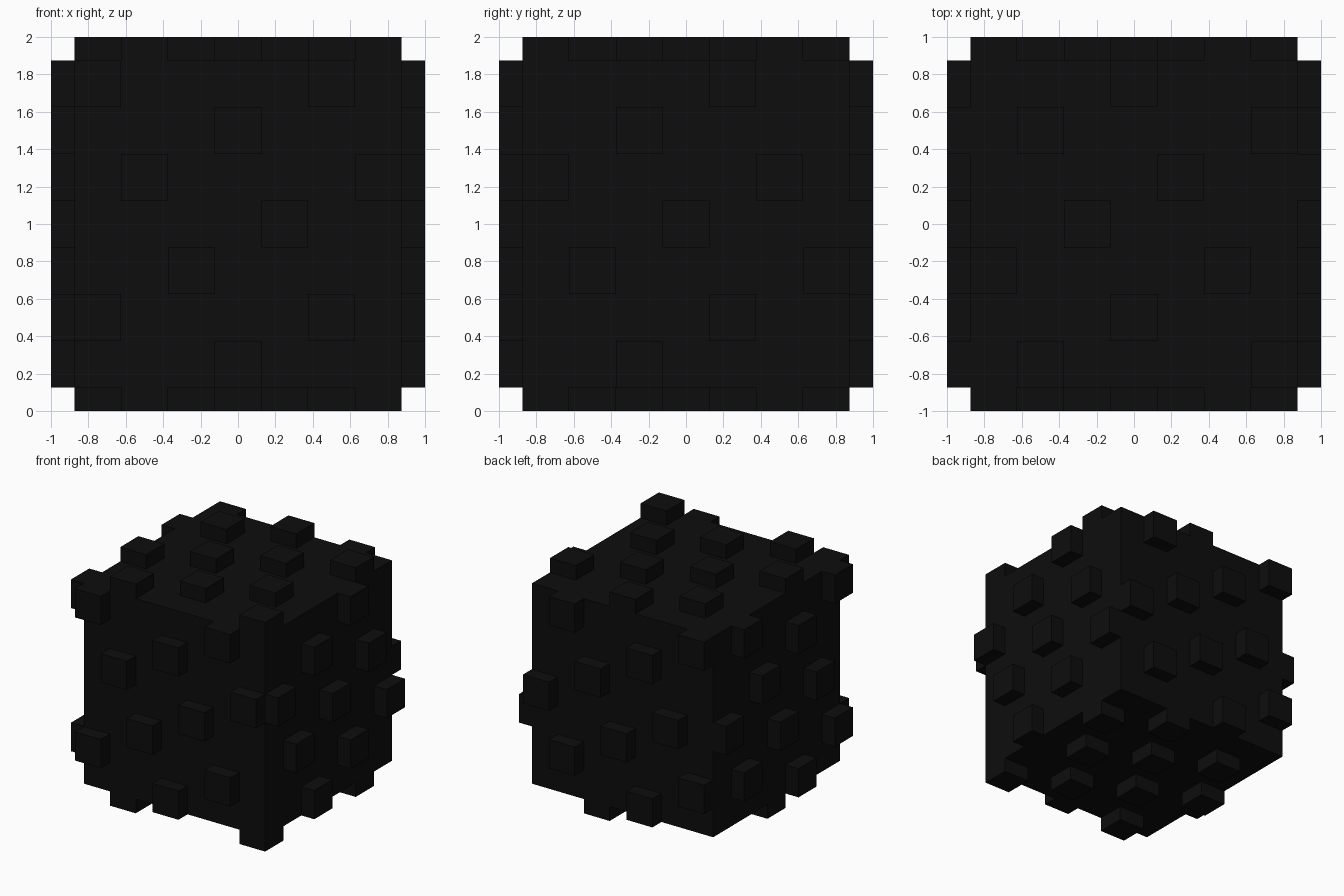
import bpy, bmesh
from mathutils import Vector

if "Cube" in bpy.data.objects:
    bpy.data.objects.remove(bpy.data.objects["Cube"])

CELL = 0.25          # width of one stud
HALF = 0.875         # half size of the core block
RISE = 0.125         # stud height
MID = Vector((0, 0, 1))

black = bpy.data.materials.new("near_black")
black.diffuse_color = (0.004, 0.004, 0.004, 1)
black.use_nodes = True
black.node_tree.nodes["Principled BSDF"].inputs["Base Color"].default_value = black.diffuse_color


def finish(name, bm):
    bmesh.ops.recalc_face_normals(bm, faces=bm.faces)
    mesh = bpy.data.meshes.new(name)
    bm.to_mesh(mesh)
    bm.free()
    mesh.materials.append(black)
    bpy.context.collection.objects.link(bpy.data.objects.new(name, mesh))


def add_box(bm, centre, size):
    verts = bmesh.ops.create_cube(bm, size=1)["verts"]
    for v in verts:
        v.co = Vector(c * s for c, s in zip(v.co, size)) + centre
    return verts


# Core block
bm = bmesh.new()
add_box(bm, MID, (2 * HALF,) * 3)
finish("core_block", bm)

# Studs: outward normal, two in-plane axes, diagonal slope, remainder
X, Y, Z = Vector((1, 0, 0)), Vector((0, 1, 0)), Vector((0, 0, 1))
SIDES = {
    "front_studs": (-Y, X, Z, -2, 1),
    "back_studs": (Y, X, Z, 2, 3),
    "right_studs": (X, Y, Z, -2, 0),
    "left_studs": (-X, Y, Z, 2, 3),
    "top_studs": (Z, X, Y, -2, 4),
    "bottom_studs": (-Z, X, Y, 2, 2),
}

for name, (n, u, v, slope, rest) in SIDES.items():
    bm = bmesh.new()
    size = [RISE if abs(c) > 0.5 else CELL for c in n]
    for i in range(-3, 4):
        for j in range(-3, 4):
            # every fifth cell along a knight's-move diagonal
            if (i + slope * j) % 5 == rest:
                add_box(bm, MID + n * (HALF + RISE / 2) + (u * i + v * j) * CELL, size)
    bmesh.ops.recalc_face_normals(bm, faces=bm.faces)
    bm.normal_update()
    # remove the hidden undersides resting on the core
    hidden = [f for f in bm.faces if f.normal.dot(n) < -0.9]
    bmesh.ops.delete(bm, geom=hidden, context="FACES")
    finish(name, bm)
